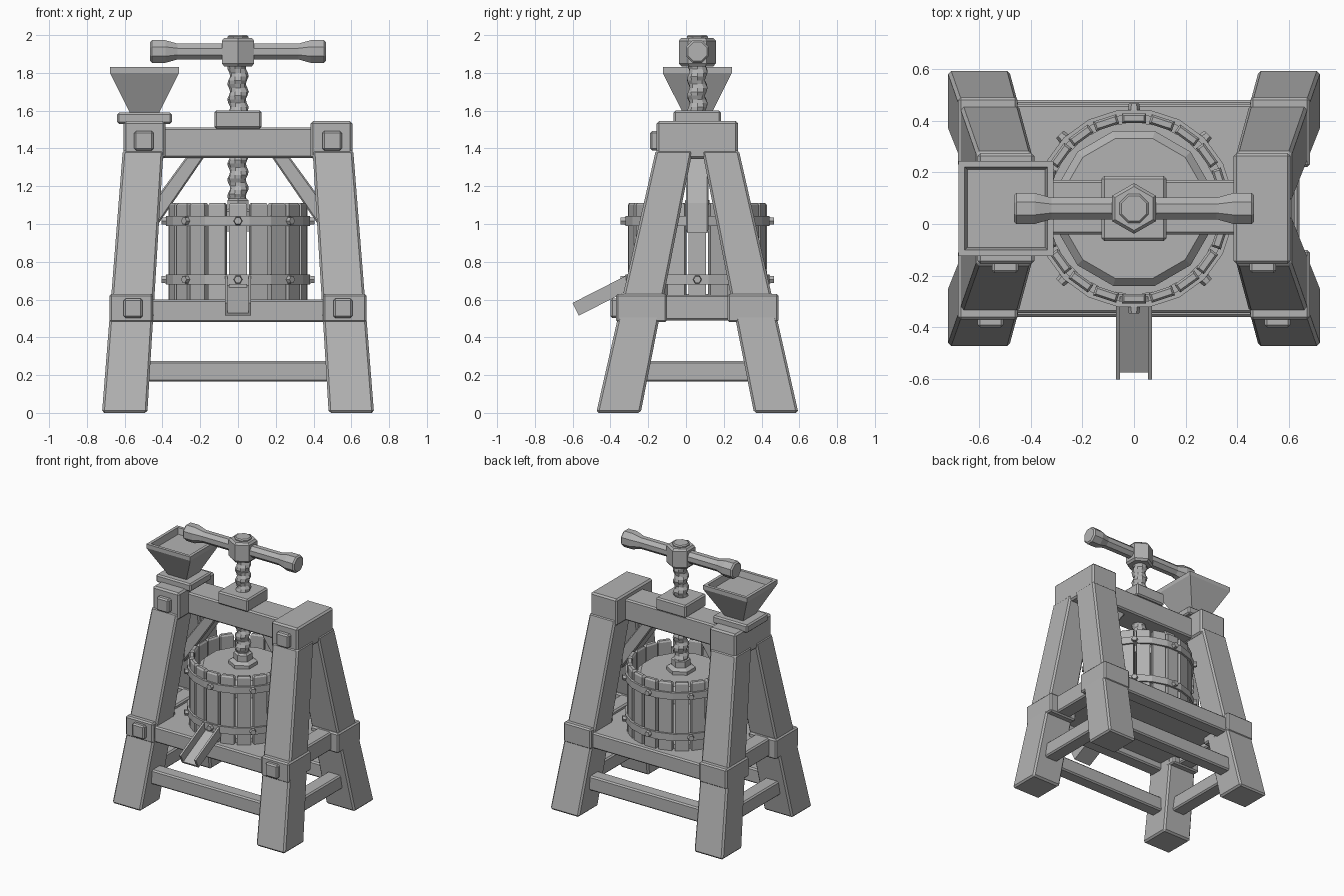
import bpy, bmesh
from math import sin, cos, pi, radians
from mathutils import Vector, Matrix

cube = bpy.data.objects.get("Cube")
if cube:
    bpy.data.objects.remove(cube)

CY = 0.06  # the frame and basket share this centre line

grey = bpy.data.materials.new("plain_grey")
grey.use_nodes = True
COLOR = (0.45, 0.45, 0.45, 1)
grey.diffuse_color = COLOR
grey.node_tree.nodes["Principled BSDF"].inputs["Base Color"].default_value = COLOR


def finish(name, bm, bevel=0):
    bmesh.ops.recalc_face_normals(bm, faces=bm.faces)
    mesh = bpy.data.meshes.new(name)
    bm.to_mesh(mesh)
    bm.free()
    mesh.materials.append(grey)
    ob = bpy.data.objects.new(name, mesh)
    bpy.context.collection.objects.link(ob)
    if bevel:
        mod = ob.modifiers.new("chamfer", "BEVEL")
        mod.width = bevel
        mod.segments = 1
    return ob


def loft(name, rings, bevel=0, bm=None, caps=True):
    """Skin a list of equal-length point rings; optionally into an existing bmesh."""
    own = bm is None
    bm = bm or bmesh.new()
    loops = [[bm.verts.new(p) for p in ring] for ring in rings]
    n = len(loops[0])
    for a, b in zip(loops, loops[1:]):
        for i in range(n):
            j = (i + 1) % n
            bm.faces.new((a[i], a[j], b[j], b[i]))
    if caps:
        bm.faces.new(loops[0][::-1])
        bm.faces.new(loops[-1])
    return finish(name, bm, bevel) if own else None


def rect(x0, x1, y0, y1, z):
    return [(x0, y0, z), (x1, y0, z), (x1, y1, z), (x0, y1, z)]


def box(name, x, y, z, bevel=0.01):
    return loft(name, [rect(*sorted(x), *sorted(y), z[0]), rect(*sorted(x), *sorted(y), z[1])], bevel)


def circle(r, z, n, turn=0.0):
    return [(r * cos(turn + 2 * pi * i / n), CY + r * sin(turn + 2 * pi * i / n), z) for i in range(n)]


def lathe(name, profile, n, turn=0.0, bevel=0):
    return loft(name, [circle(r, z, n, turn) for r, z in profile], bevel)


# End frames: splayed legs, collars, caps and square bolts
for sx, side in ((1, "left"), (-1, "right")):
    for sy, end in ((-1, "front"), (1, "back")):
        def leg_rect(xi, xo, yi, yo, z):
            return rect(*sorted((sx * xi, sx * xo)), *sorted((CY + sy * yi, CY + sy * yo)), z)
        loft(f"{end}_{side}_leg", [leg_rect(0.48, 0.72, 0.30, 0.535, 0),
                                   leg_rect(0.395, 0.61, 0.025, 0.22, 1.39)], 0.012)
        box(f"{end}_{side}_collar", (sx * 0.45, sx * 0.68),
            (CY + sy * 0.16, CY + sy * 0.43), (0.48, 0.63))
    box(f"{side}_cap", (sx * 0.385, sx * 0.605), (CY - 0.215, CY + 0.215), (1.345, 1.545), 0.012)
    box(f"{side}_cap_bolt", (sx * 0.447, sx * 0.55), (-0.19, -0.14), (1.39, 1.492))
    box(f"{side}_collar_bolt", (sx * 0.505, sx * 0.606), (-0.40, -0.36), (0.503, 0.605))
    box(f"{side}_side_rail", (sx * 0.50, sx * 0.62), (CY - 0.22, CY + 0.22), (0.49, 0.625))
    box(f"{side}_side_stretcher", (sx * 0.53, sx * 0.64), (CY - 0.30, CY + 0.30), (0.165, 0.275))

    # Diagonal brace under the top beam
    prof = [(0.46, 0.945), (0.445, 1.12), (0.27, 1.36), (0.175, 1.36)]
    loft(f"{side}_brace", [[(sx * x, CY + y, z) for x, z in prof] for y in (-0.06, 0.06)], 0.008)

# Long rails, stretchers, deck and top beam
for sy, end in ((-1, "front"), (1, "back")):
    box(f"{end}_rail", (-0.5, 0.5), (CY + sy * 0.30, CY + sy * 0.405), (0.48, 0.60))
    box(f"{end}_stretcher", (-0.53, 0.53), (CY + sy * 0.32, CY + sy * 0.42), (0.165, 0.275))
box("deck", (-0.52, 0.52), (CY - 0.34, CY + 0.34), (0.53, 0.60))
box("top_beam", (-0.42, 0.42), (CY - 0.10, CY + 0.11), (1.35, 1.51))
box("screw_block", (-0.125, 0.125), (CY - 0.125, CY + 0.125), (1.505, 1.60))

# Hopper with a shallow tray on its mounting plate
box("hopper_plate", (-0.64, -0.35), (CY - 0.125, CY + 0.125), (1.53, 1.59))


def hopper_ring(h, z):
    return rect(-0.495 - h, -0.495 + h, CY - h, CY + h, z)


loft("hopper", [hopper_ring(h, z) for h, z in
                ((0.075, 1.585), (0.183, 1.80), (0.183, 1.83), (0.16, 1.83), (0.15, 1.785))])

# Basket staves
STAVES = 20
bm = bmesh.new()
for i in range(STAVES):
    turn = Matrix.Translation((0, CY, 0)) @ Matrix.Rotation(2 * pi * i / STAVES, 4, "Z")
    rings = []
    for z, inset in ((0.59, 0), (1.10, 0), (1.112, 0.008)):
        ring = rect(-0.047 + inset, 0.047 - inset, -0.368 + inset, -0.33 - inset, z)
        rings.append([turn @ Vector(p) for p in ring])
    loft("", rings, bm=bm)
finish("basket_staves", bm)

# Basket hoops with bolts
bm = bmesh.new()
for z in (0.68, 0.99):
    rings = [circle(r, h, STAVES, pi / STAVES + pi / 2) for r, h in
             ((0.362, z), (0.386, z), (0.386, z + 0.052), (0.362, z + 0.052), (0.362, z))]
    loft("", rings, bm=bm, caps=False)
finish("basket_hoops", bm)

bm = bmesh.new()
for z in (0.706, 1.016):
    for i in range(8):
        place = (Matrix.Translation((0, CY, z)) @ Matrix.Rotation(i * pi / 4, 4, "Z")
                 @ Matrix.Translation((0.385, 0, 0)) @ Matrix.Rotation(pi / 2, 4, "Y"))
        bmesh.ops.create_cone(bm, cap_ends=True, segments=6, radius1=0.026,
                              radius2=0.02, depth=0.042, matrix=place)
finish("hoop_bolts", bm)

# Press plate, flange, threaded screw and hub
lathe("basket_floor", [(0.335, 0.59), (0.335, 0.63)], STAVES)
lathe("press_plate", [(0.31, 0.96), (0.31, 1.01), (0.28, 1.04)], 12, pi / 12)
lathe("screw_flange", [(0.10, 1.03), (0.10, 1.065), (0.065, 1.08), (0.065, 1.125), (0.05, 1.135)], 6, pi / 2)

SIDES, STEP = 10, 0.02
threads = []
for k in range(44):
    z = 1.10 + k * STEP
    threads.append([((0.049 + 0.008 * cos(2 * pi * (z / 0.085 - i / SIDES))) * cos(2 * pi * i / SIDES),
                     CY + (0.049 + 0.008 * cos(2 * pi * (z / 0.085 - i / SIDES))) * sin(2 * pi * i / SIDES),
                     z) for i in range(SIDES)])
loft("press_screw", threads)
lathe("screw_hub", [(0.085, 1.835), (0.098, 1.85), (0.098, 1.97), (0.085, 1.985)], 6, pi / 2)
lathe("screw_tip", [(0.06, 1.95), (0.06, 1.992), (0.052, 2.0)], 8, pi / 8)

# Turned handle, eight-sided, along x
half = [(0.465, 0.05), (0.455, 0.06), (0.385, 0.06), (0.32, 0.042)]
bar = [(-x, r) for x, r in half] + half[::-1]
loft("handle", [[(x, CY + r * cos(pi / 8 + i * pi / 4) * 1.08, 1.913 + r * sin(pi / 8 + i * pi / 4) * 1.08)
                 for i in range(8)] for x, r in bar])

# Juice spout: a sloping open channel
channel = [(-0.07, 0.075), (-0.07, 0), (0.07, 0), (0.07, 0.075),
           (0.055, 0.075), (0.055, 0.015), (-0.055, 0.015), (-0.055, 0.075)]
slope = Matrix.Translation((0, -0.567, 0.515)) @ Matrix.Rotation(radians(27), 4, "X")
loft("spout", [[slope @ Vector((x, y, z)) for x, z in channel] for y in (0, 0.33)])
